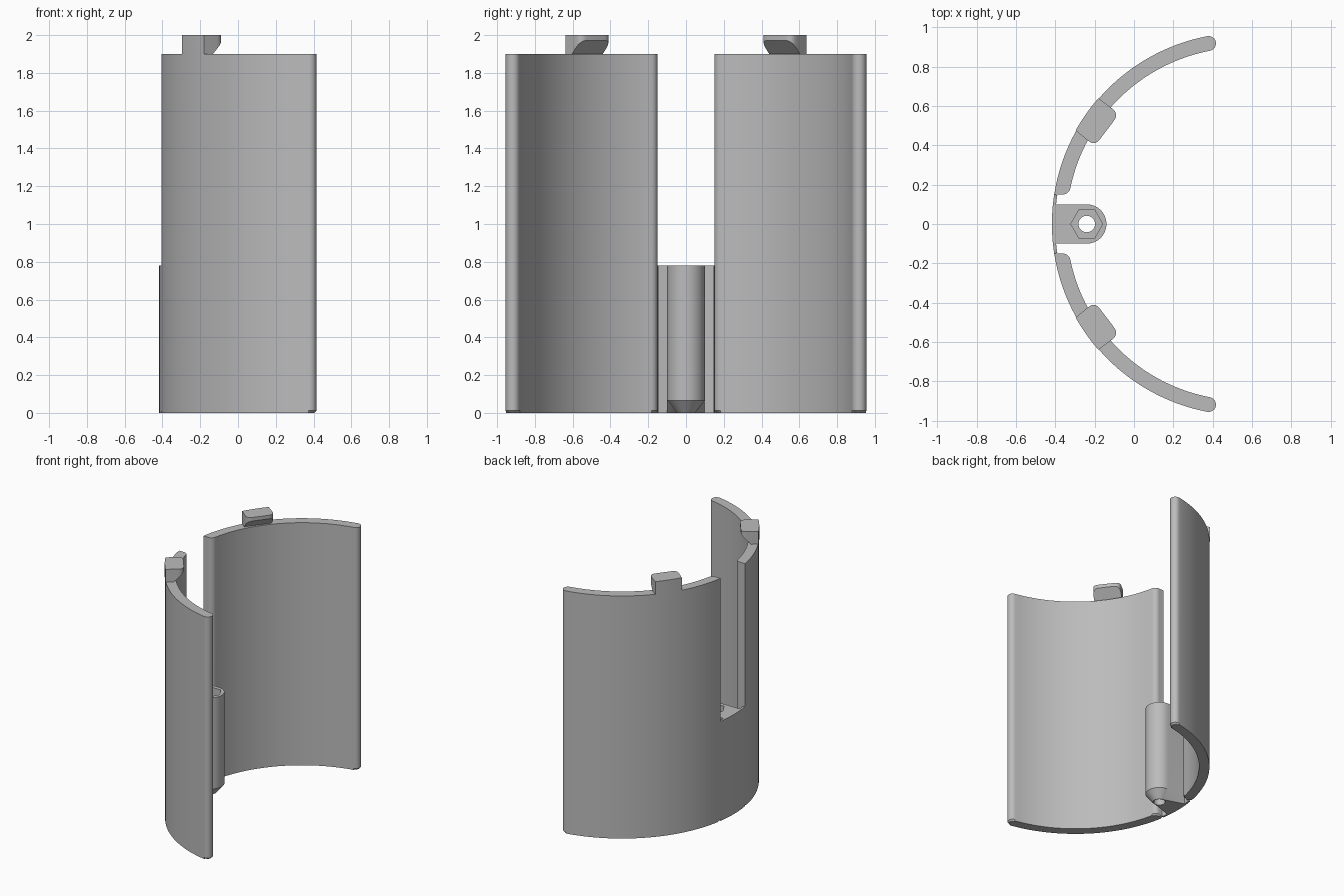
import bpy, bmesh, math
from mathutils import Vector

if "Cube" in bpy.data.objects:
    bpy.data.objects.remove(bpy.data.objects["Cube"])

CX, R_OUT, R_IN = 0.554, 0.971, 0.896    # centre and radii of the curved shell
H = (R_OUT - R_IN) / 2

grey = bpy.data.materials.new("plain_grey")
grey.diffuse_color = (0.5, 0.5, 0.5, 1)
grey.use_nodes = True
grey.node_tree.nodes["Principled BSDF"].inputs["Base Color"].default_value = grey.diffuse_color


def polar(r, a):
    return Vector((CX - r * math.cos(a), r * math.sin(a)))


def arc(r, a0, a1, n):
    return [polar(r, a0 + (a1 - a0) * i / n) for i in range(n + 1)]


def loft(name, rings, edit=None):
    """Solid through equal-length outlines given as (z, points)."""
    bm = bmesh.new()
    rows = [[bm.verts.new((p[0], p[1], z)) for p in pts] for z, pts in rings]
    n = len(rows[0])
    for a, b in zip(rows, rows[1:]):
        for i in range(n):
            j = (i + 1) % n
            bm.faces.new((a[i], a[j], b[j], b[i]))
    bm.faces.new(rows[0][::-1])
    bm.faces.new(rows[-1])
    if edit:
        edit(bm)
    bmesh.ops.recalc_face_normals(bm, faces=bm.faces[:])
    me = bpy.data.meshes.new(name)
    bm.to_mesh(me)
    bm.free()
    me.materials.append(grey)
    ob = bpy.data.objects.new(name, me)
    bpy.context.collection.objects.link(ob)
    return ob


def select(ob):
    bpy.ops.object.select_all(action='DESELECT')
    ob.select_set(True)
    bpy.context.view_layer.objects.active = ob


def smooth(ob):
    select(ob)
    bpy.ops.object.shade_smooth_by_angle(angle=math.radians(30))


def flip(pts, s):
    return [Vector((p.x, p.y * s)) for p in pts]


def fillet(p, a, b, r, n=6):
    """Rounded corner at p between neighbours a and b."""
    s, e = p + (a - p).normalized() * r, p + (b - p).normalized() * r
    return [s * (1 - t) ** 2 + p * 2 * t * (1 - t) + e * t * t
            for t in [i / n for i in range(n + 1)]]


# Curved panel outline: round free end, rounded inner edge at the slot
a_tip = math.radians(79.2)
a_slot = math.asin(0.15 / R_OUT)
a_fil = math.asin(0.19 / (R_IN + 0.04))


def turn(a, r, c, f0, f1, n=8):
    u = Vector((-math.cos(a), math.sin(a)))
    t = Vector((math.sin(a), math.cos(a)))
    return [polar(r, a) + c * (u * math.cos(f) + t * math.sin(f))
            for f in [f0 + (f1 - f0) * i / n for i in range(n + 1)]]


panel = arc(R_OUT, a_slot, a_tip, 40)[:-1]
panel += turn(a_tip, R_IN + H, H, 0, math.pi, 12)
panel += arc(R_IN, a_tip, a_fil, 40)[1:-1]
panel += turn(a_fil, R_IN + 0.04, 0.04, math.pi, 1.5 * math.pi)


def bevel_bottom(bm):
    edges = [e for e in bm.edges if all(v.co.z < 1e-5 for v in e.verts)]
    bmesh.ops.bevel(bm, geom=edges, offset=0.012, segments=1, affect='EDGES')


# Locking tab outline: follows the shell outside, rounded corners inside
outer = arc(0.974, math.radians(29.2), math.radians(41), 8)
p2, p3 = Vector((-0.2, 0.395)), Vector((-0.075, 0.56))
tab = outer + fillet(p3, outer[-1], p2, 0.045) + fillet(p2, p3, outer[0], 0.045)

for side, s in (("back", 1), ("front", -1)):
    smooth(loft(side + "_panel", [(0, flip(panel, s)), (1.9, flip(panel, s))],
                bevel_bottom))

    # Sloping underside of the tab's inner overhang
    def undercut(bm, s=s):
        d = Vector((p3.y - p2.y, -(p3.x - p2.x))).normalized()
        no = Vector((d.x, d.y * s, -1)).normalized()
        res = bmesh.ops.bisect_plane(
            bm, geom=bm.verts[:] + bm.edges[:] + bm.faces[:],
            plane_co=(p2.x, p2.y * s, 1.972), plane_no=no, clear_outer=True)
        cut = [e for e in res['geom_cut'] if isinstance(e, bmesh.types.BMEdge)]
        bmesh.ops.holes_fill(bm, edges=cut)

    smooth(loft(side + "_tab", [(1.9, flip(tab, s)), (2.0, flip(tab, s))], undercut))

# Thin wall closing the lower part of the slot
wall = arc(R_OUT, -a_slot, a_slot, 12) + arc(0.955, a_slot, -a_slot, 12)
smooth(loft("slot_wall", [(0, wall), (0.78, wall)]))


# Screw boss with tapered foot
def boss_outline(r):
    pts = [Vector((-0.403, 0.1)), Vector((-0.403, -0.1))]
    return pts + [Vector((-0.24 + r * math.cos(t), r * math.sin(t)))
                  for t in [math.pi * (i / 24 - 0.5) for i in range(25)]]


boss = loft("screw_boss", [(0, boss_outline(0.047)), (0.065, boss_outline(0.1)),
                           (0.78, boss_outline(0.1))])


def cutter(name, n, r, z0, z1):
    pts = [Vector((-0.24 + r * math.cos(2 * math.pi * i / n),
                   r * math.sin(2 * math.pi * i / n))) for i in range(n)]
    return loft(name, [(z0, pts), (z1, pts)])


# Through hole and hexagonal nut pocket
for cut in (cutter("hole_cutter", 32, 0.042, -0.1, 0.9),
            cutter("nut_cutter", 6, 0.081, 0.68, 0.9)):
    cut.hide_render = True
    select(boss)
    mod = boss.modifiers.new("cut", 'BOOLEAN')
    mod.operation, mod.solver, mod.object = 'DIFFERENCE', 'EXACT', cut
    bpy.ops.object.modifier_apply(modifier=mod.name)
    bpy.data.objects.remove(cut)
smooth(boss)
